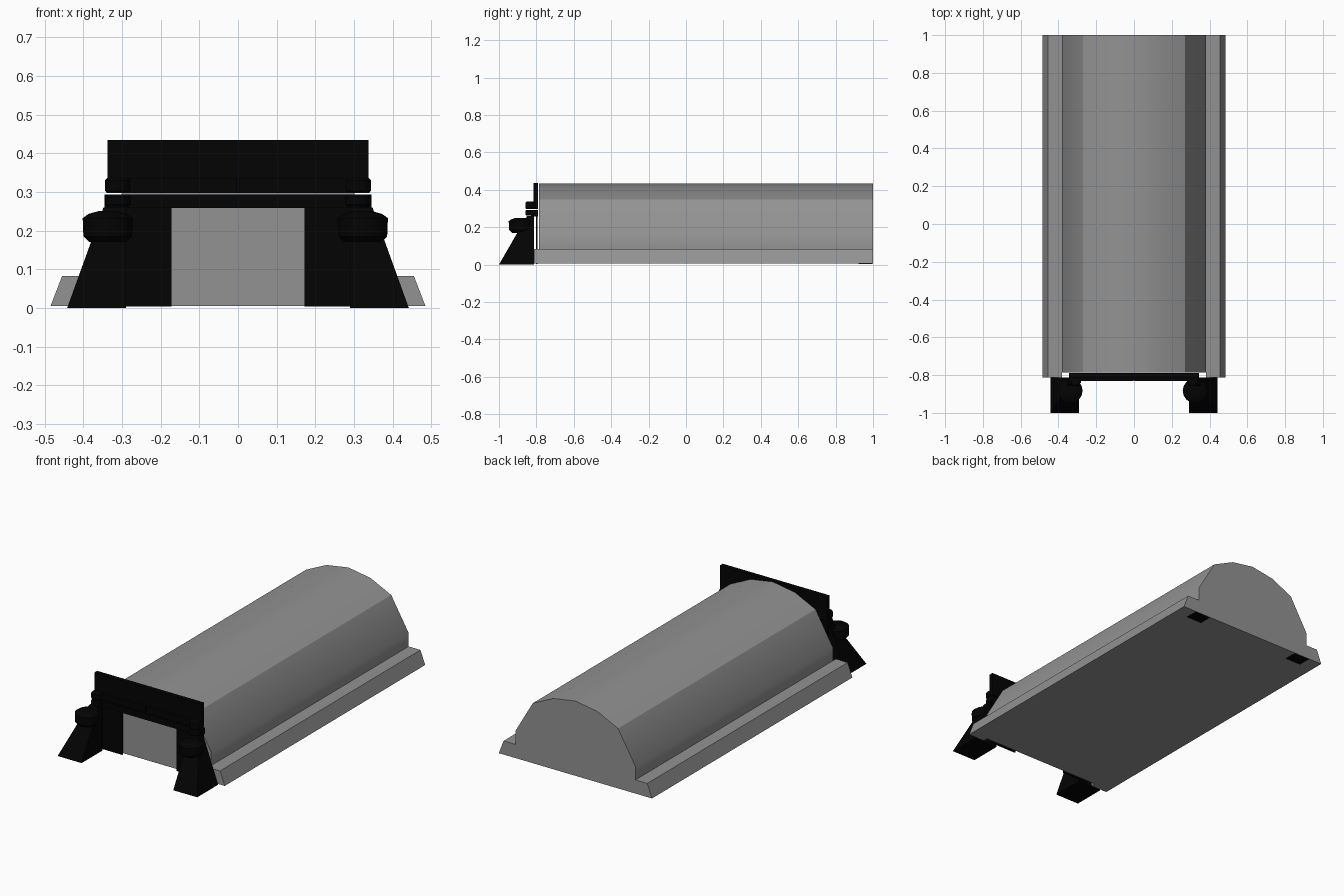
import bpy, bmesh, math

if "Cube" in bpy.data.objects:
    bpy.data.objects.remove(bpy.data.objects["Cube"])


def material(name, value):
    m = bpy.data.materials.new(name)
    m.diffuse_color = (value, value, value, 1)
    m.use_nodes = True
    m.node_tree.nodes["Principled BSDF"].inputs["Base Color"].default_value = m.diffuse_color
    return m


black = material("black_metal", 0.001)
grey = material("concrete", 0.29)


def make(name, bm, mat):
    bmesh.ops.recalc_face_normals(bm, faces=bm.faces)
    me = bpy.data.meshes.new(name)
    bm.to_mesh(me)
    bm.free()
    ob = bpy.data.objects.new(name, me)
    bpy.context.collection.objects.link(ob)
    me.materials.append(mat)
    return ob


def smooth(ob, degrees):
    bpy.ops.object.select_all(action='DESELECT')
    bpy.context.view_layer.objects.active = ob
    ob.select_set(True)
    bpy.ops.object.shade_smooth_by_angle(angle=math.radians(degrees))


def loft(name, bottom, top, mat):
    """Solid between two matching rings of points."""
    bm = bmesh.new()
    a = [bm.verts.new(p) for p in bottom]
    b = [bm.verts.new(p) for p in top]
    n = len(a)
    bm.faces.new(a)
    bm.faces.new(b[::-1])
    for i in range(n):
        bm.faces.new((a[i], a[(i + 1) % n], b[(i + 1) % n], b[i]))
    return make(name, bm, mat)


def prism(name, profile, y0, y1, mat):
    return loft(name, [(x, y0, z) for x, z in profile], [(x, y1, z) for x, z in profile], mat)


def box(name, x0, x1, y0, y1, z0, z1, mat=black):
    return prism(name, [(x0, z0), (x1, z0), (x1, z1), (x0, z1)], y0, y1, mat)


def mirror(ob):
    ob.modifiers.new("mirror", 'MIRROR').use_axis = (True, False, False)
    return ob


def lathe(name, profile, cx, cy, n=16):
    """Closed round part from (radius, z) pairs."""
    bm = bmesh.new()
    rings = [[bm.verts.new((cx + r * math.cos(2 * math.pi * i / n),
                            cy + r * math.sin(2 * math.pi * i / n), z))
              for i in range(n)] for r, z in profile]
    bm.faces.new(rings[0])
    bm.faces.new(rings[-1])
    for a, b in zip(rings, rings[1:]):
        for i in range(n):
            bm.faces.new((a[i], a[(i + 1) % n], b[(i + 1) % n], b[i]))
    return make(name, bm, black)


# Arched shelter with stepped side footings
half = [(0.485, 0.005), (0.455, 0.083), (0.38, 0.083), (0.38, 0.16), (0.27, 0.348), (0.14, 0.41)]
shell = half + [(0, 0.433)] + [(-x, z) for x, z in reversed(half)]
smooth(prism("vault", shell, -0.785, 1.0, grey), 32)

# Footing ends that run past the front wall
mirror(prism("footing_end", [(0.38, 0.005), (0.485, 0.005), (0.455, 0.083), (0.38, 0.083)],
             -0.812, -0.785, grey))

# Door panels
mirror(box("door_panel", 0.172, 0.34, -0.802, -0.794, 0.003, 0.26))

# Sloped buttresses beside the doorway
mirror(loft("buttress",
            [(0.29, -1.0, 0), (0.442, -1.0, 0), (0.442, -0.812, 0), (0.29, -0.812, 0)],
            [(0.29, -0.85, 0.26), (0.348, -0.85, 0.26), (0.348, -0.812, 0.26), (0.29, -0.812, 0.26)],
            black))

# Round lamps on the buttresses, set slightly off-centre
for side, x in (("left", -0.337), ("right", 0.323)):
    smooth(lathe("lamp_" + side,
                 [(0.048, 0.17), (0.063, 0.185), (0.065, 0.232), (0.05, 0.243), (0.025, 0.25)],
                 x, -0.883), 40)

# Lintel, upper face plate and the sliding rail in two halves
box("lintel", -0.345, 0.345, -0.828, -0.79, 0.258, 0.293)
box("face_plate", -0.338, 0.338, -0.815, -0.79, 0.297, 0.435)
mirror(box("door_rail", 0.003, 0.295, -0.83, -0.815, 0.299, 0.335))

# Round corner brackets
for name, z0, z1 in (("upper_bracket", 0.297, 0.336), ("lower_bracket", 0.262, 0.293)):
    mirror(lathe(name, [(0.028, z0), (0.033, z0 + 0.006), (0.033, z1 - 0.006), (0.028, z1)],
                 0.311, -0.826, 12))

# Flush dark pads under the rear corners
mirror(box("rear_pad", 0.30, 0.40, 0.922, 0.997, 0.004, 0.02))
